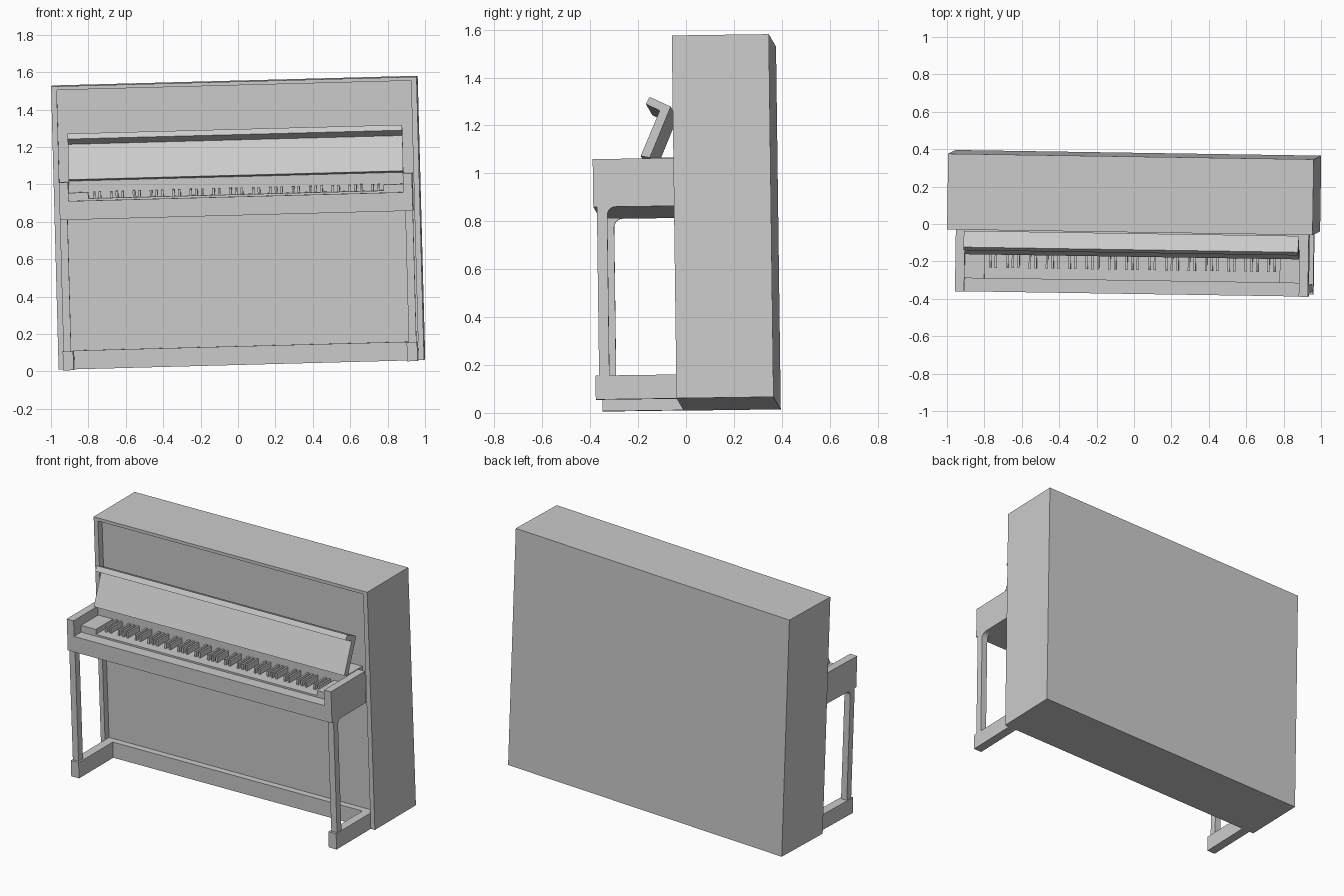
import bpy
import math
from mathutils import Matrix, Vector, Euler

cube = bpy.data.objects.get("Cube")
if cube:
    bpy.data.objects.remove(cube, do_unlink=True)

# One flat colour for the whole instrument
GREY = (0.6, 0.6, 0.6, 1.0)
grey = bpy.data.materials.new("plain_grey")
grey.use_nodes = True
grey.diffuse_color = GREY
grey.node_tree.nodes["Principled BSDF"].inputs["Base Color"].default_value = GREY

# The whole instrument leans slightly
LEAN = Matrix.Translation(Vector((0.021, 0.178, 0.038))) @ \
    Euler((0.0135, -0.0265, -0.0155)).to_matrix().to_4x4()


def extrude_x(name, x0, x1, profile):
    """Extrude a closed (y, z) profile from x0 to x1."""
    n = len(profile)
    verts = [(x, y, z) for x in (x0, x1) for y, z in profile]
    faces = [list(range(n)), list(range(2 * n - 1, n - 1, -1))]
    faces += [[i, i + n, (i + 1) % n + n, (i + 1) % n] for i in range(n)]
    mesh = bpy.data.meshes.new(name)
    mesh.from_pydata(verts, [], faces)
    # Normals point outwards whichever way the profile winds
    area = sum(profile[i - 1][0] * profile[i][1] - profile[i][0] * profile[i - 1][1]
               for i in range(n))
    if area > 0:
        mesh.flip_normals()
    mesh.materials.append(grey)
    obj = bpy.data.objects.new(name, mesh)
    bpy.context.collection.objects.link(obj)
    obj.matrix_world = LEAN
    return obj


def box(name, x0, x1, y0, y1, z0, z1):
    return extrude_x(name, x0, x1, [(y0, z0), (y1, z0), (y1, z1), (y0, z1)])


# Key dimensions
HALF_W, HALF_D, HEIGHT = 0.9775, 0.2025, 1.515
STILE, RAIL, RECESS = 0.03, 0.1, 0.04
INNER = HALF_W - STILE
FRONT, ARM_IN, ARM_OUT = -0.54, 0.895, 0.944
BED_LOW, ARM_TOP = 0.804, 1.004
KEY_FRONT, KEY_HALF = -0.469, 0.79

# Cabinet: recessed panel framed by top, base rail and sides
box("cabinet_panel", -INNER, INNER, RECESS - HALF_D, HALF_D, RAIL, HEIGHT - 0.02)
box("cabinet_top", -INNER, INNER, -HALF_D, HALF_D, HEIGHT - 0.02, HEIGHT)
box("cabinet_base", -INNER, INNER, -HALF_D, HALF_D, 0, RAIL)

# Bracketed leg profile
leg_front, leg_back, radius = -0.525, -0.482, 0.035
leg = [(leg_front, RAIL), (leg_back, RAIL)]
for i in range(7):
    a = math.pi / 2 * i / 6
    leg.append((leg_back + radius * (1 - math.cos(a)),
                BED_LOW - radius * (1 - math.sin(a))))
leg.append((leg_front, BED_LOW))

# Paired parts on both sides
for side, s in (("left", 1), ("right", -1)):
    def span(a, b):
        return sorted((s * a, s * b))
    box(side + "_cabinet_side", *span(INNER, HALF_W), -HALF_D, HALF_D, 0, HEIGHT)
    box(side + "_foot", *span(0.892, 0.948), FRONT, -HALF_D, 0, RAIL)
    extrude_x(side + "_leg", *span(0.903, ARM_OUT), leg)
    box(side + "_arm", *span(ARM_IN, ARM_OUT), FRONT, -HALF_D, BED_LOW, ARM_TOP)
    box(side + "_key_block", *span(KEY_HALF, ARM_IN), KEY_FRONT, -0.3, 0.904, 0.947)

# Key bed and the upright strip behind the keys
box("key_bed", -ARM_IN, ARM_IN, FRONT, RECESS - HALF_D, BED_LOW, 0.904)
box("key_back_strip", -ARM_IN, ARM_IN, -0.3, RECESS - HALF_D, 0.904, 1.008)

# Leaning key lid with folded lip
extrude_x("key_lid", -ARM_IN, ARM_IN, [
    (-0.340, 1.016), (-0.258, 1.204), (-0.316, 1.233),
    (-0.299, 1.262), (-0.212, 1.220), (-0.302, 1.008)])

# Keys: one natural-key slab and raised sharps in groups of two and three
box("natural_keys", -KEY_HALF, KEY_HALF, KEY_FRONT, -0.3, 0.904, 0.915)
NATURALS = 52
pitch = 2 * KEY_HALF / NATURALS
for k in range(1, NATURALS):
    if k % 7 in (1, 2, 4, 5, 6):
        x = -KEY_HALF + k * pitch
        box("sharp_key", x - 0.006, x + 0.006, -0.411, -0.3, 0.915, 0.95)
